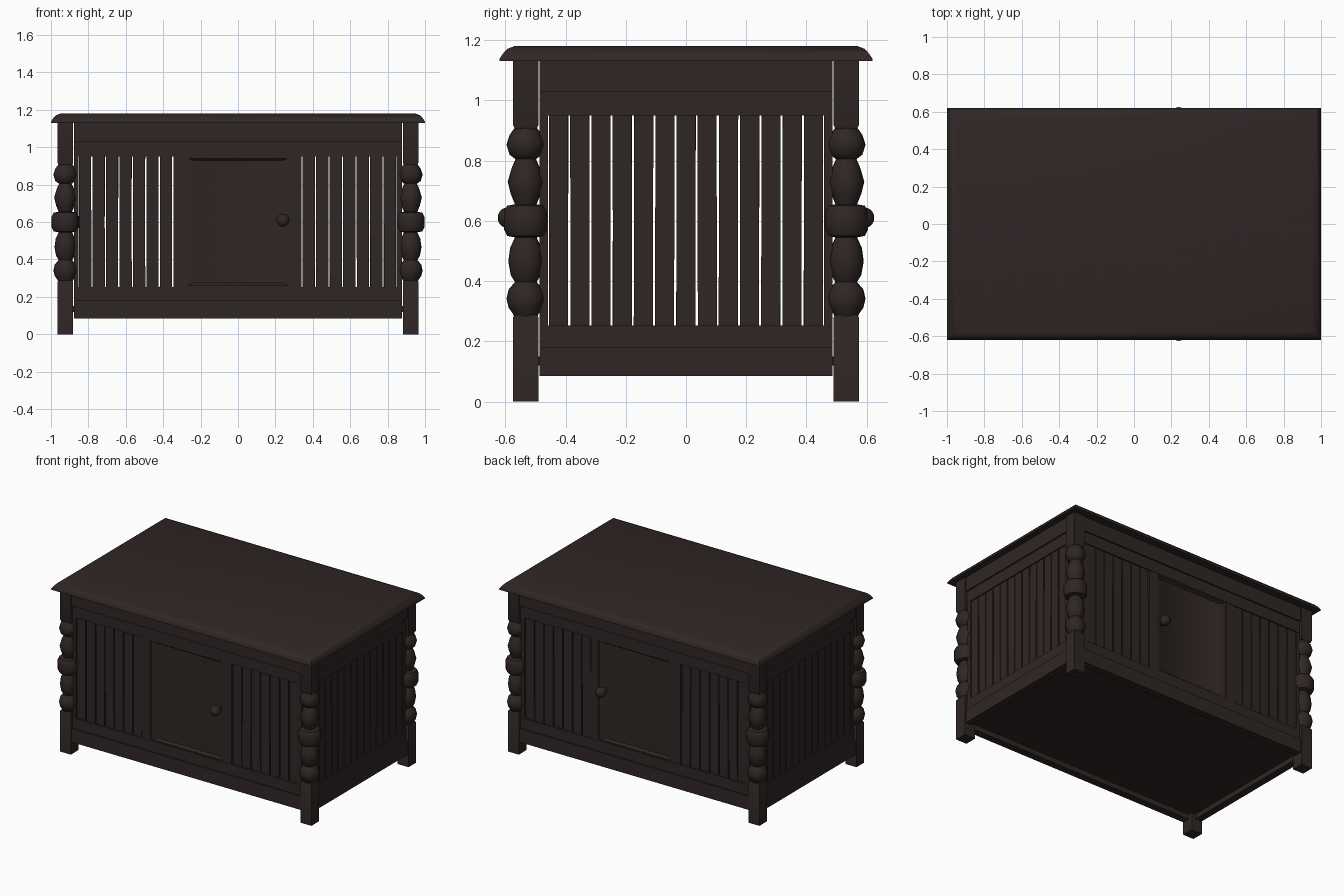
import bpy, bmesh, math, random
from mathutils import Matrix, Vector

if "Cube" in bpy.data.objects:
    bpy.data.objects.remove(bpy.data.objects["Cube"])

random.seed(4)
wood = bpy.data.materials.new("dark brown wood")
wood.diffuse_color = (0.029, 0.0195, 0.0185, 1)
wood.use_nodes = True
wood.node_tree.nodes["Principled BSDF"].inputs["Base Color"].default_value = wood.diffuse_color


def finish(name, bm, smooth=None):
    bmesh.ops.recalc_face_normals(bm, faces=bm.faces)
    me = bpy.data.meshes.new(name)
    bm.to_mesh(me)
    bm.free()
    me.materials.append(wood)
    ob = bpy.data.objects.new(name, me)
    bpy.context.collection.objects.link(ob)
    if smooth:
        bpy.ops.object.select_all(action='DESELECT')
        ob.select_set(True)
        bpy.context.view_layer.objects.active = ob
        bpy.ops.object.shade_smooth_by_angle(angle=math.radians(smooth))
    return ob


def box(bm, lo, hi, tilt=0.0):
    """Box between two corners, optionally leaning a little about y."""
    lo, hi = Vector(lo), Vector(hi)
    size = hi - lo
    m = (Matrix.Translation((lo + hi) / 2) @ Matrix.Rotation(tilt, 4, 'Y')
         @ Matrix.Diagonal((abs(size.x), abs(size.y), abs(size.z), 1)))
    return bmesh.ops.create_cube(bm, size=1, matrix=m)['verts']


def rings(bm, loops):
    """Skin a list of equal-length point loops and cap both ends."""
    vs = [[bm.verts.new(p) for p in loop] for loop in loops]
    n = len(vs[0])
    for a, b in zip(vs, vs[1:]):
        for i in range(n):
            j = (i + 1) % n
            bm.faces.new((a[i], a[j], b[j], b[i]))
    bm.faces.new(vs[0][::-1])
    bm.faces.new(vs[-1])


def rect(hx, hy, z):
    return [(-hx, -hy, z), (hx, -hy, z), (hx, hy, z), (-hx, hy, z)]


# Table top with a rounded-over edge
bm = bmesh.new()
edge = [(0, 1.13), (0.001, 1.138), (0.012, 1.155), (0.027, 1.171), (0.05, 1.18)]
rings(bm, [rect(1 - d, 0.62 - d, z) for d, z in edge])
finish("table_top", bm, 35)

# Turned legs: square foot, lathed middle, square head
turning = [(0.036, 0.275), (0.042, 0.29), (0.057, 0.312), (0.064, 0.342), (0.057, 0.372),
           (0.036, 0.397), (0.05, 0.42), (0.058, 0.465), (0.052, 0.51), (0.036, 0.545),
           (0.062, 0.55), (0.073, 0.572), (0.073, 0.63), (0.062, 0.65), (0.036, 0.655),
           (0.05, 0.69), (0.06, 0.73), (0.047, 0.775), (0.034, 0.805), (0.054, 0.82),
           (0.064, 0.853), (0.054, 0.885), (0.036, 0.91), (0.036, 0.92)]
H = 0.042
for sx in (-1, 1):
    for sy in (-1, 1):
        bm = bmesh.new()
        rings(bm, [[(r * math.cos(a * math.tau / 20), r * math.sin(a * math.tau / 20), z)
                    for a in range(20)] for r, z in turning])
        rings(bm, [rect(H, H, 0), rect(H, H, 0.28), rect(0.036, 0.036, 0.288)])
        rings(bm, [rect(0.036, 0.036, 0.905), rect(H, H, 0.918), rect(H, H, 1.13)])
        leg = finish("leg_%s_%s" % ("front" if sy < 0 else "back", "left" if sx < 0 else "right"), bm, 40)
        leg.location = (sx * 0.923, sy * 0.532, 0)


# Walls are built facing -y at a distance `out` from the centre, then turned
def place(ob, turn):
    ob.data.transform(Matrix.Rotation(turn, 4, 'Z'))
    if turn == math.pi:        # back wall mirrors the front wall
        ob.data.transform(Matrix.Diagonal((-1, 1, 1, 1)))
        ob.data.flip_normals()


def wall(name, turn, half, out, slat_runs, stiles):
    # stepped top and bottom rails
    bm = bmesh.new()
    box(bm, (-half, -out, 1.03), (half, -out + 0.05, 1.13))
    box(bm, (-half, -out + 0.01, 0.95), (half, -out + 0.045, 1.03))
    box(bm, (-half, -out, 0.085), (half, -out + 0.05, 0.18))
    box(bm, (-half, -out + 0.01, 0.18), (half, -out + 0.045, 0.253))
    place(finish(name + "_rails", bm), turn)
    # upright stiles at the ends and beside the door
    bm = bmesh.new()
    for a, b in stiles:
        box(bm, (a, -out + 0.012, 0.24), (b, -out + 0.043, 0.96))
    place(finish(name + "_stiles", bm), turn)
    # slightly uneven slats
    bm = bmesh.new()
    for a, b, n in slat_runs:
        w = (b - a) / n
        for i in range(n):
            box(bm, (a + i * w + 0.0035, -out + 0.018, 0.24),
                (a + (i + 1) * w - 0.0035, -out + 0.038, 0.96), random.uniform(-0.003, 0.003))
    place(finish(name + "_slats", bm), turn)


def door(name, turn, out):
    # recessed panel with sloped border
    bm = bmesh.new()
    def loop(hx, z0, z1, y):
        return [(-hx, y, z0), (hx, y, z0), (hx, y, z1), (-hx, y, z1)]
    rings(bm, [loop(0.283, 0.25, 0.953, -out + 0.043), loop(0.283, 0.25, 0.953, -out + 0.014),
               loop(0.27, 0.262, 0.941, -out + 0.014), loop(0.237, 0.275, 0.93, -out + 0.03)])
    place(finish(name, bm, 35), turn)
    # round knob on a short stem
    bm = bmesh.new()
    bmesh.ops.create_uvsphere(bm, u_segments=16, v_segments=10, radius=0.035,
                              matrix=Matrix.Translation((0.24, -out - 0.022, 0.61)))
    bmesh.ops.create_cone(bm, cap_ends=True, segments=12, radius1=0.016, radius2=0.016, depth=0.06,
                          matrix=Matrix.Translation((0.24, -out + 0.005, 0.61)) @ Matrix.Rotation(math.pi / 2, 4, 'X'))
    place(finish(name + "_knob", bm, 40), turn)


for name, turn in (("front", 0), ("back", math.pi)):
    wall(name, turn, 0.878, 0.568, [(-0.853, -0.349, 7), (0.342, 0.848, 7)],
         [(-0.878, -0.853), (-0.346, -0.281), (0.281, 0.339), (0.848, 0.878)])
    door(name + "_door", turn, 0.568)
for name, turn in (("right_side", math.pi / 2), ("left_side", -math.pi / 2)):
    wall(name, turn, 0.487, 0.958, [(-0.458, 0.458, 13)], [(-0.487, -0.459), (0.459, 0.487)])

# Floor board inside the bottom rails
bm = bmesh.new()
box(bm, (-0.912, -0.522, 0.12), (0.912, 0.522, 0.15))
finish("floor_board", bm)
